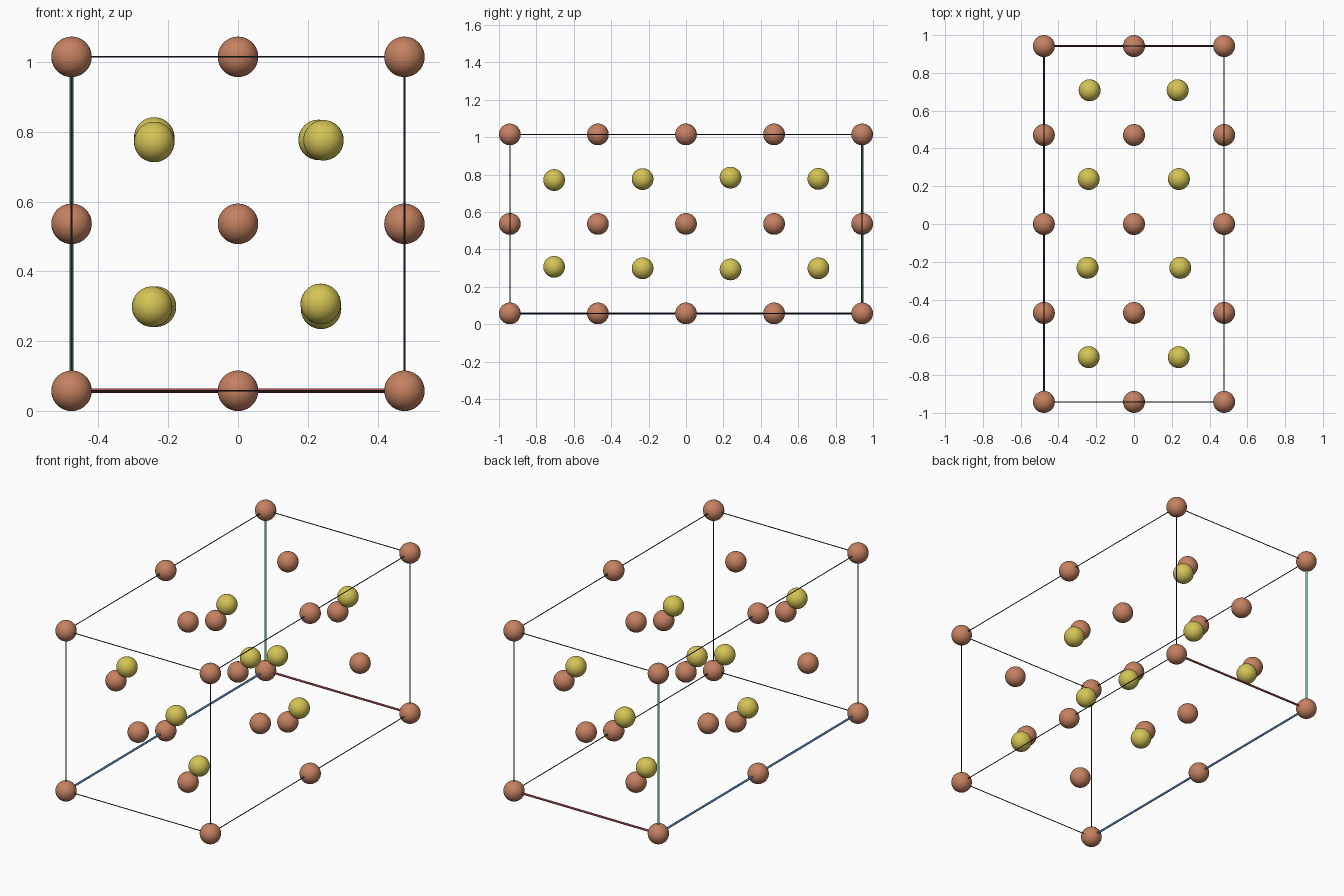
import bpy
from mathutils import Vector

if "Cube" in bpy.data.objects:
    bpy.data.objects.remove(bpy.data.objects["Cube"])

R = 0.058                      # atom radius
X, Y, Z0, Z1 = 0.477, 0.942, 0.058, 1.015
ZM, DZ = (Z0 + Z1) / 2, (Z1 - Z0) / 2


def material(name, rgb):
    m = bpy.data.materials.new(name)
    m.diffuse_color = (*rgb, 1)
    m.use_nodes = True
    m.node_tree.nodes["Principled BSDF"].inputs["Base Color"].default_value = m.diffuse_color
    return m


copper = material("copper brown", (0.56, 0.22, 0.12))
yellow = material("mustard yellow", (0.66, 0.55, 0.09))
black = material("dark line", (0.015, 0.02, 0.025))
red = material("axis red", (0.56, 0.10, 0.13))
green = material("axis green", (0.13, 0.55, 0.24))
blue = material("axis blue", (0.09, 0.23, 0.50))


def atom(name, pos, mat):
    bpy.ops.mesh.primitive_uv_sphere_add(segments=32, ring_count=20, radius=R, location=pos)
    ob = bpy.context.object
    ob.name = name
    ob.data.materials.append(mat)
    bpy.ops.object.shade_smooth()


def rod(name, a, b, radius, mat):
    a, b = Vector(a), Vector(b)
    d = b - a
    bpy.ops.mesh.primitive_cylinder_add(vertices=12, radius=radius, depth=d.length, location=(a + b) / 2)
    ob = bpy.context.object
    ob.name = name
    ob.rotation_euler = d.to_track_quat('Z', 'Y').to_euler()
    ob.data.materials.append(mat)
    bpy.ops.object.shade_smooth_by_angle()


# Copper atoms: face-centred lattice, two cubes along y
for i in (-1, 0, 1):
    for j in range(-2, 3):
        for k in (-1, 0, 1):
            if (i + j + k) % 2 == 0:
                atom("copper_atom", (i * X, j * Y / 2, ZM + k * DZ), copper)

# Yellow atoms: one diagonal pair per layer, slightly displaced
for y, xl, zl, xr, zr in (
        (-0.705, -0.240, 0.771, 0.237, 0.307),
        (-0.232, -0.246, 0.299, 0.245, 0.776),
        (0.238, -0.240, 0.784, 0.238, 0.293),
        (0.708, -0.235, 0.299, 0.231, 0.777)):
    atom("yellow_atom", (xl, y, zl), yellow)
    atom("yellow_atom", (xr, y, zr), yellow)

# Cell frame: thin edges, with three thicker coloured axes from the back left corner
origin = (-X, Y, Z0)
far = (X, -Y, Z1)
axis_mats = (red, blue, green)
for axis in range(3):
    u, v = [n for n in range(3) if n != axis]
    for su in (0, 1):
        for sv in (0, 1):
            a = list(origin)
            a[u] = far[u] if su else origin[u]
            a[v] = far[v] if sv else origin[v]
            b = list(a)
            b[axis] = far[axis]
            if su or sv:
                rod("cell_edge", a, b, 0.0025, black)
            else:
                rod("cell_axis", a, b, 0.006, axis_mats[axis])
